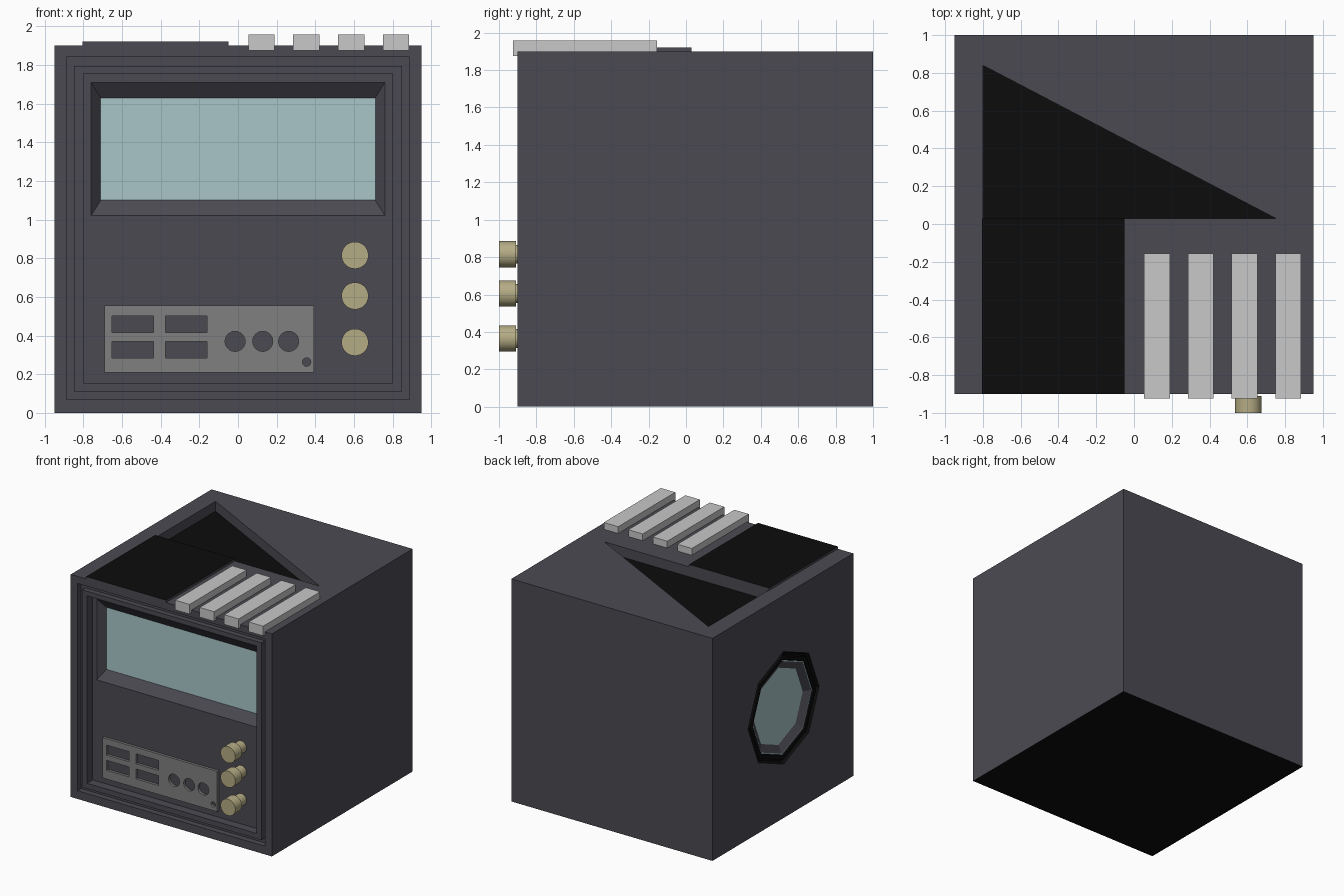
import bpy, bmesh, math

if "Cube" in bpy.data.objects:
    bpy.data.objects.remove(bpy.data.objects["Cube"])


def lin(c):
    c /= 255
    return c / 12.92 if c <= 0.04045 else ((c + 0.055) / 1.055) ** 2.4


def material(name, r, g, b):
    m = bpy.data.materials.new(name)
    m.diffuse_color = (lin(r), lin(g), lin(b), 1)
    m.use_nodes = True
    m.node_tree.nodes["Principled BSDF"].inputs["Base Color"].default_value = m.diffuse_color
    return m


CASE = material("case charcoal", 75, 74, 82)
BLACK = material("matte black", 12, 12, 12)
GLASS = material("pale teal glass", 169, 198, 201)
STEEL = material("plate grey", 128, 128, 128)
LIGHT = material("button light grey", 200, 200, 200)
BRASS = material("knob brass", 181, 172, 133)


def loft(name, rings, mats, bands=None):
    """Skin a list of closed rings and cap both ends; bands gives the material
    of each band, the last entry being the end cap."""
    bm = bmesh.new()
    loops = [[bm.verts.new(p) for p in ring] for ring in rings]
    n = len(loops[0])
    for i, (a, b) in enumerate(zip(loops, loops[1:])):
        for k in range(n):
            f = bm.faces.new((a[k], a[(k + 1) % n], b[(k + 1) % n], b[k]))
            f.material_index = bands[i] if bands else 0
    bm.faces.new(loops[0])
    bm.faces.new(loops[-1]).material_index = bands[-1] if bands else 0
    bmesh.ops.recalc_face_normals(bm, faces=bm.faces)
    me = bpy.data.meshes.new(name)
    bm.to_mesh(me)
    bm.free()
    for m in mats:
        me.materials.append(m)
    ob = bpy.data.objects.new(name, me)
    bpy.context.collection.objects.link(ob)
    return ob


def rect(y, x0, x1, z0, z1):
    return [(x0, y, z0), (x1, y, z0), (x1, y, z1), (x0, y, z1)]


def box(name, x0, x1, y0, y1, z0, z1, *mats):
    return loft(name, [rect(y0, x0, x1, z0, z1), rect(y1, x0, x1, z0, z1)], mats)


def circle(cx, cy, r, n):
    return [(cx + r * math.cos(math.tau * i / n), cy + r * math.sin(math.tau * i / n))
            for i in range(n)]


# Case: outer shell, front groove, raised lip, sunken panel, bevelled screen
steps = [(1.0, .95, 0, 1.9), (-.9, .95, 0, 1.9), (-.9, .887, .07, 1.84), (-.85, .887, .07, 1.84),
         (-.85, .848, .11, 1.795), (-.895, .848, .11, 1.795), (-.895, .80, .155, 1.755),
         (-.82, .80, .155, 1.755), (-.82, .76, 1.02, 1.71), (-.76, .71, 1.10, 1.63)]
case = loft("case", [rect(y, -h, h, a, b) for y, h, a, b in steps],
            [CASE, GLASS, BLACK], [0] * 9 + [1])

# Cutters: triangular well in the top, octagonal port in the left side
FLOOR = 1.815
tri = [(-.8, .84), (-.8, .03), (.75, .03)]
PORT_Y, PORT_Z = .04, .94


def octagon(x, r):
    return [(x, y, z) for y, z in circle(PORT_Y, PORT_Z, r, 8)]


cutters = [loft("well_cutter", [[(x, y, z) for x, y in tri] for z in (FLOOR, 2.1)], [CASE]),
           loft("port_cutter", [octagon(-1.1, .48), octagon(-.87, .48)], [CASE])]
for c in cutters:
    c.hide_render = True
    mod = case.modifiers.new(c.name, 'BOOLEAN')
    mod.operation, mod.solver, mod.object = 'DIFFERENCE', 'EXACT', c
bpy.context.view_layer.update()
cut = bpy.data.meshes.new_from_object(case.evaluated_get(bpy.context.evaluated_depsgraph_get()))
case.modifiers.clear()
case.data = cut
for c in cutters:
    bpy.data.objects.remove(c)

# Black underside and black well floor
for p in case.data.polygons:
    if (p.normal.z < -.9 and p.center.z < .01) or (p.normal.z > .9 and abs(p.center.z - FLOOR) < .005):
        p.material_index = 2

# Side port: black groove and rim, sloped collar, glass centre
port = [(-.87, .48), (-.95, .48), (-.92, .465), (-.92, .45), (-.945, .445), (-.945, .41),
        (-.935, .405), (-.935, .395), (-.90, .33)]
loft("side_port", [octagon(x, r) for x, r in port], [CASE, BLACK, GLASS],
     [1, 1, 1, 1, 1, 1, 2, 0, 2])

# Raised lid on the top, black upper face
lid = box("top_lid", -.805, -.05, -.9, .03, 1.89, 1.92, CASE, BLACK)
for p in lid.data.polygons:
    p.material_index = int(p.normal.z > .9)

# Row of long push buttons
for i in range(4):
    x = .122 + .2317 * i
    box(f"push_button_{i + 1}", x - .068, x + .068, -.925, -.155, 1.875, 1.958, LIGHT)

# Knobs on narrow necks
for i, z in enumerate((.815, .605, .365)):
    prof = [(-.81, .05), (-.91, .05), (-.91, .07), (-1.0, .07)]
    knob = loft(f"knob_{i + 1}", [[(x, y, w) for x, w in circle(.605, z, r, 32)] for y, r in prof], [BRASS])
    bpy.ops.object.select_all(action='DESELECT')
    knob.select_set(True)
    bpy.context.view_layer.objects.active = knob
    bpy.ops.object.shade_smooth_by_angle(angle=math.radians(35))


# Connector plate: filled outline with socket holes
def outline(x0, x1, z0, z1):
    return [(x0, z0), (x1, z0), (x1, z1), (x0, z1)]


shapes = [outline(-.69, .393, .21, .555)]
shapes += [outline(x, x + .215, z, z + .085) for x in (-.653, -.375) for z in (.285, .415)]
shapes += [circle(x, .37, .052, 24) for x in (-.015, .128, .262)] + [circle(.355, .263, .022, 16)]
cu = bpy.data.curves.new("connector_plate", 'CURVE')
cu.dimensions, cu.fill_mode, cu.extrude = '2D', 'BOTH', .012
for pts in shapes:
    s = cu.splines.new('POLY')
    s.points.add(len(pts) - 1)
    for pt, (x, z) in zip(s.points, pts):
        pt.co = (x, z, 0, 1)
    s.use_cyclic_u = True
tmp = bpy.data.objects.new("plate_outline", cu)
me = bpy.data.meshes.new_from_object(tmp)
bpy.data.objects.remove(tmp)
me.materials.clear()
me.materials.append(STEEL)
plate = bpy.data.objects.new("connector_plate", me)
plate.location.y = -.83
plate.rotation_euler.x = math.pi / 2
bpy.context.collection.objects.link(plate)
for p in me.polygons:
    p.use_smooth = False
    p.material_index = 0
